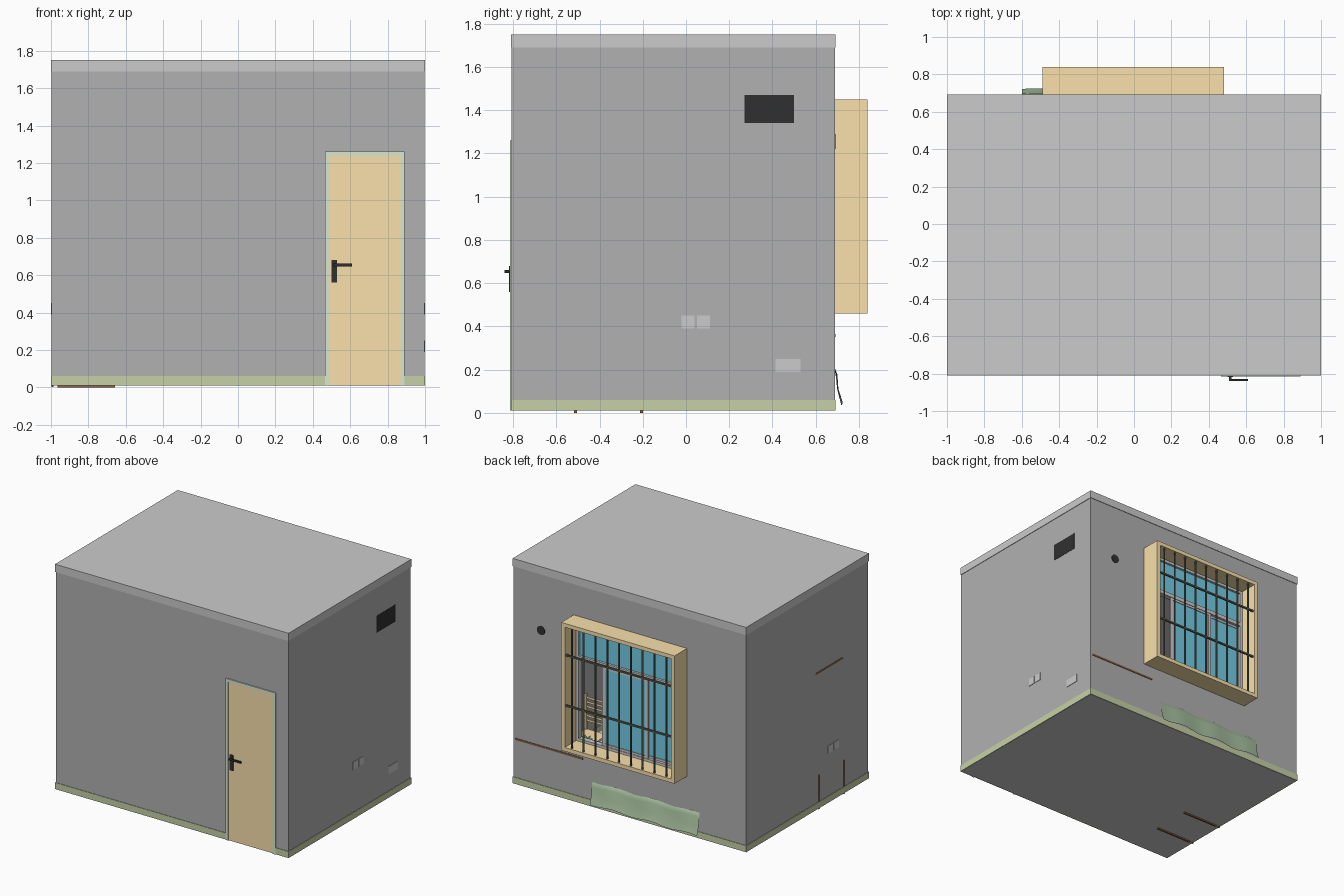
import bpy, bmesh, math

if "Cube" in bpy.data.objects:
    bpy.data.objects.remove(bpy.data.objects["Cube"])

def mat(name, r, g, b):
    m = bpy.data.materials.new(name)
    m.diffuse_color = (r, g, b, 1)
    m.use_nodes = True
    m.node_tree.nodes["Principled BSDF"].inputs["Base Color"].default_value = m.diffuse_color
    return m

WALL = mat("wall_grey", .44, .44, .44)
WOOD = mat("light_wood", .95, .75, .41)
BROWN = mat("brown_wood", .25, .12, .06)
SAGE = mat("sage_trim", .57, .63, .38)
PALE = mat("pale_frame", .70, .80, .62)
DARK = mat("dark", .03, .03, .03)
IRON = mat("iron", .12, .12, .09)
GLASS = mat("glass_blue", .17, .62, .80)
GREEN = mat("blanket_green", .38, .52, .34)
LEAF = mat("leaf", .06, .22, .10)

def mesh_object(name, bm, material):
    me = bpy.data.meshes.new(name)
    bm.to_mesh(me)
    bm.free()
    ob = bpy.data.objects.new(name, me)
    bpy.context.collection.objects.link(ob)
    if material:
        me.materials.append(material)
    return ob

def boxes(name, material, *spans):
    """One object from boxes given as (x0, x1, y0, y1, z0, z1)."""
    bm = bmesh.new()
    for x0, x1, y0, y1, z0, z1 in spans:
        for v in bmesh.ops.create_cube(bm, size=1)["verts"]:
            v.co = (x0 + (v.co.x + .5) * (x1 - x0),
                    y0 + (v.co.y + .5) * (y1 - y0),
                    z0 + (v.co.z + .5) * (z1 - z0))
    return mesh_object(name, bm, material)

def frame(name, material, x0, x1, y0, y1, z0, z1, t):
    """Rectangular frame facing y."""
    return boxes(name, material,
                 (x0, x0 + t, y0, y1, z0, z1), (x1 - t, x1, y0, y1, z0, z1),
                 (x0 + t, x1 - t, y0, y1, z0, z0 + t), (x0 + t, x1 - t, y0, y1, z1 - t, z1))

def cylinder(name, material, loc, r, depth, rot=(0, 0, 0), n=24):
    bpy.ops.mesh.primitive_cylinder_add(vertices=n, radius=r, depth=depth, location=loc, rotation=rot)
    ob = bpy.context.object
    ob.name = name
    ob.data.materials.append(material)
    bpy.ops.object.shade_smooth_by_angle()
    return ob

# Room shell: thin walls with a window opening at the back
X, F, B, T = .996, -.806, .688, .01
WX0, WX1, WZ0, WZ1 = -.46, .45, .49, 1.42
boxes("walls", WALL,
      (-X, -X + T, F, B, .01, 1.7), (X - T, X, F, B, .01, 1.7),
      (-X + T, X - T, F, F + T, .01, 1.7),
      (-X + T, WX0, B - T, B, .01, 1.7), (WX1, X - T, B - T, B, .01, 1.7),
      (WX0, WX1, B - T, B, .01, WZ0), (WX0, WX1, B - T, B, WZ1, 1.7))
boxes("floor", None, (-X, X, F, B, .01, .02))
boxes("ceiling_slab", None, (-1, 1, -.81, .692, 1.69, 1.75))

# Skirting, left open at the door
boxes("skirting", SAGE,
      (-1, -X + .014, -.81, .692, .01, .06), (X - .014, 1, -.81, .692, .01, .06),
      (-X, X, B - .014, .692, .01, .06),
      (-X, .47, -.81, F + .014, .01, .06), (.89, X, -.81, F + .014, .01, .06))

# Door with frame and handle
boxes("door_frame", PALE, (.465, .487, -.815, -.79, .01, 1.26),
      (.868, .89, -.815, -.79, .01, 1.26), (.487, .868, -.815, -.79, 1.238, 1.26))
boxes("door_leaf", WOOD, (.487, .868, -.811, -.792, .012, 1.238))
boxes("door_handle", DARK, (.50, .53, -.818, -.811, .56, .68),
      (.508, .522, -.84, -.818, .647, .661), (.508, .61, -.84, -.829, .647, .661))

# Projecting window box and its bars
frame("window_box", WOOD, -.49, .48, B - .01, .84, .46, 1.45, .03)
N = 9
bars = [(x - .005, x + .005, .82, .83, .49, 1.42)
        for x in (WX0 + (WX1 - WX0) * (i + .5) / N for i in range(N))]
bars += [(WX0, WX1, .818, .832, z - .006, z + .006) for z in (.81, 1.2)]
boxes("window_bars", IRON, *bars)

# Sliding window: fixed frame, transom and sashes, one sash pushed open
frame("window_frame", None, WX0, WX1, .66, .70, WZ0, WZ1, .02)
boxes("transom_bar", None, (WX0, WX1, .66, .70, 1.12, 1.15))
boxes("transom_glass", GLASS, (WX0, WX1, .678, .682, 1.15, 1.40))
for name, x0, x1, y in (("sash_middle", -.16, .23, .682), ("sash_end", -.45, -.12, .665)):
    frame(name, None, x0, x1, y, y + .014, .505, 1.125, .022)
    boxes(name + "_glass", GLASS, (x0 + .02, x1 - .02, y + .005, y + .009, .525, 1.105))

# Wall fittings, just showing through the thin walls
sockets = [(.97, 1, -.02, .04, .39, .45), (.97, 1, .05, .11, .39, .45),
           (.97, 1, .415, .53, .19, .25),
           (-1, -.97, -.37, -.31, .39, .45), (-1, -.97, -.44, -.38, .39, .45)]
boxes("wall_sockets", None, *sockets)
boxes("wall_vent", DARK, (.94, .998, .27, .50, 1.34, 1.47))
cylinder("round_vent", DARK, (.76, .68, 1.255), .034, .022, (math.pi / 2, 0, 0))

# Side table and shelf on the left wall
legs = [(x, x + .012, y - .006, y + .006, 0.005, .27) for x in (-.998, -.67) for y in (-.51, -.205)]
rails = [(-.965, -.658, y - .007, y + .007, .003, .02) for y in (-.51, -.205)]
boxes("side_table", BROWN, *legs, *rails, (-.99, -.65, -.52, -.195, .26, .28))
boxes("wall_shelf", BROWN, (-.998, -.84, -.50, -.16, 1.053, 1.067))

# Bed with pillow and a blanket whose wavy edge passes the back wall
boxes("bed_frame", WOOD, (-.97, .35, .05, .67, .05, .13))
boxes("mattress", None, (-.95, .33, .07, .66, .13, .22))
boxes("pillow", None, (-.92, -.68, .16, .58, .22, .27))
bm = bmesh.new()
rows = []
profile = [(.04, .045), (.045, .17), (.06, .228), (.66, .228), (.685, .215),
           (.697, .17), (.702, .11), (.722, .04)]
for i in range(25):
    x = -.60 + .92 * i / 24
    w = math.sin(i * .75)
    rows.append([bm.verts.new((x, y + (.003 * w if j > 4 else 0), z + .008 * w * (j in (0, 5, 7))))
                 for j, (y, z) in enumerate(profile)])
for a, b in zip(rows, rows[1:]):
    for j in range(len(profile) - 1):
        bm.faces.new((a[j], a[j + 1], b[j + 1], b[j]))
blanket = mesh_object("blanket", bm, GREEN)
for p in blanket.data.polygons:
    p.use_smooth = True

# Desk in the back corner
boxes("desk_top", BROWN, (.40, .98, .40, .692, .35, .364))
boxes("desk_legs", BROWN, *[(x, x + .02, y, y + .02, .02, .35) for x in (.42, .95) for y in (.42, .65)])

# Chair with a slatted back
chair = [(x, x + .015, y, y + .015, .02, h) for x in (.60, .775) for y, h in ((.10, .54), (.29, .25))]
chair += [(.60, .79, .10, .305, .25, .265)]
chair += [(.615, .775, .103, .112, z, z + .016) for z in (.33, .365, .40, .435, .47, .505)]
boxes("chair", WOOD, *chair)

# Potted plant on the desk
cylinder("plant_pot", DARK, (.46, .57, .389), .028, .05)
bm = bmesh.new()
for i in range(7):
    a = i * math.tau / 7
    c, s = math.cos(a), math.sin(a)
    pts = [(0, 0, 0), (.03, .012, .04), (.05, 0, .05), (.03, -.012, .04)]
    bm.faces.new([bm.verts.new((.46 + u * c - v * s, .57 + u * s + v * c, .41 + z)) for u, v, z in pts])
mesh_object("plant_leaves", bm, LEAF)

# Ground contact
bpy.data.objects["side_table"].location.z = -.003
